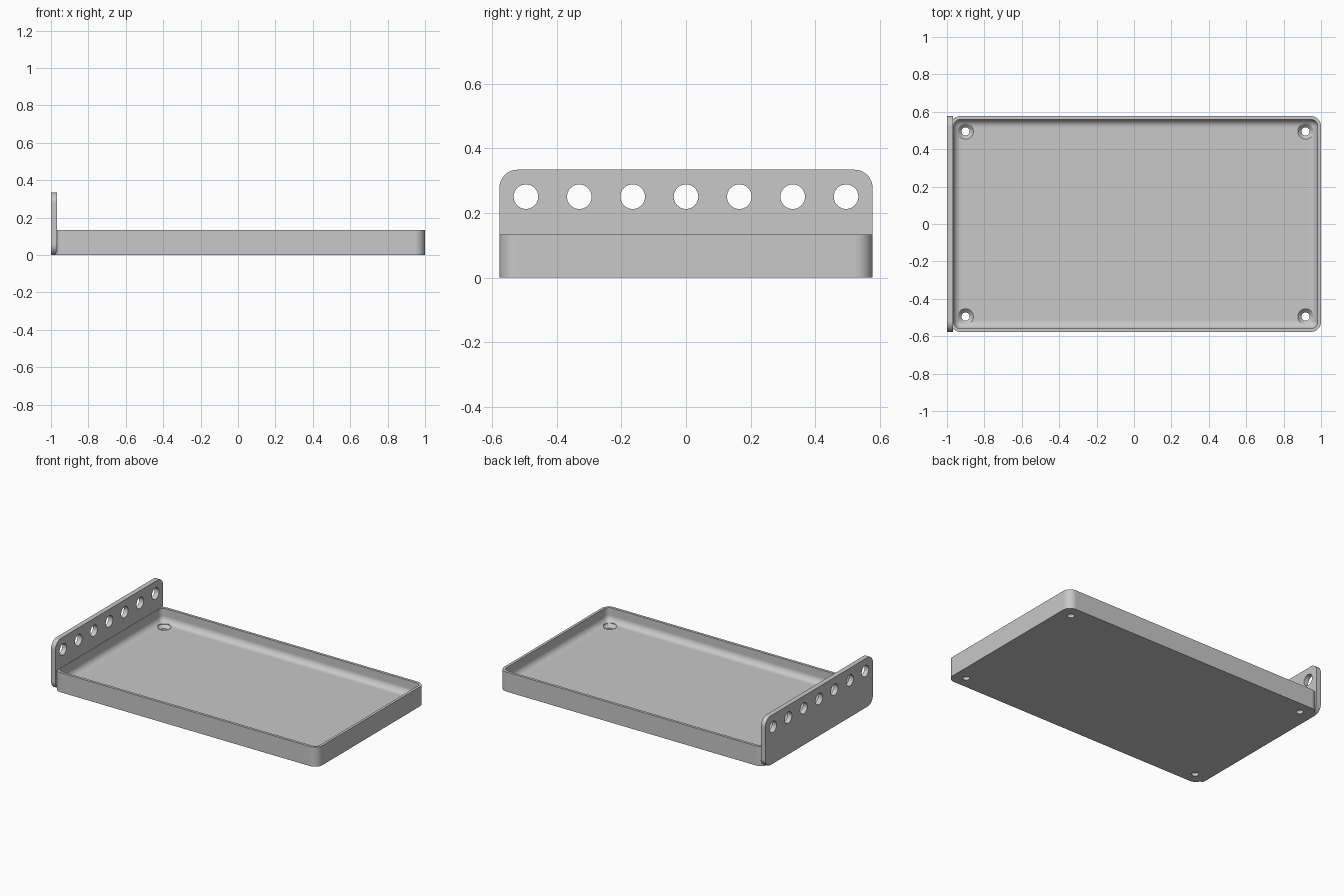
import bpy, bmesh
from math import sin, cos, pi, radians

default = bpy.data.objects.get("Cube")
if default:
    bpy.data.objects.remove(default, do_unlink=True)

grey = bpy.data.materials.new("plain grey")
grey.use_nodes = True
colour = (0.58, 0.58, 0.58, 1)
grey.diffuse_color = colour
grey.node_tree.nodes["Principled BSDF"].inputs["Base Color"].default_value = colour


def rounded_rect(half_a, half_b, radius, steps=10):
    """Outline of a rectangle with round corners, centred on the origin."""
    points = []
    for corner, (sa, sb) in enumerate([(1, 1), (-1, 1), (-1, -1), (1, -1)]):
        for i in range(steps + 1):
            t = (corner + i / steps) * pi / 2
            points.append((sa * (half_a - radius) + radius * cos(t),
                           sb * (half_b - radius) + radius * sin(t)))
    return points


def circle(a, b, radius, steps=40):
    return [(a + radius * cos(2 * pi * i / steps),
             b + radius * sin(2 * pi * i / steps)) for i in range(steps)]


def loft(name, rings):
    """Closed solid that joins a list of rings and caps both ends."""
    bm = bmesh.new()
    loops = [[bm.verts.new(p) for p in ring] for ring in rings]
    for low, high in zip(loops, loops[1:]):
        for i in range(len(low)):
            j = (i + 1) % len(low)
            bm.faces.new((low[i], low[j], high[j], high[i]))
    bm.faces.new(loops[0][::-1])
    bm.faces.new(loops[-1])
    bmesh.ops.recalc_face_normals(bm, faces=bm.faces)
    mesh = bpy.data.meshes.new(name)
    bm.to_mesh(mesh)
    bm.free()
    mesh.materials.append(grey)
    obj = bpy.data.objects.new(name, mesh)
    bpy.context.collection.objects.link(obj)
    return obj


def finish(obj, cutters):
    """Cut the holes, then shade smooth with sharp edges kept."""
    bpy.ops.object.select_all(action='DESELECT')
    bpy.context.view_layer.objects.active = obj
    obj.select_set(True)
    for cutter in cutters:
        cut = obj.modifiers.new("hole", 'BOOLEAN')
        cut.operation = 'DIFFERENCE'
        cut.solver = 'EXACT'
        cut.object = cutter
        bpy.ops.object.modifier_apply(modifier=cut.name)
        bpy.data.objects.remove(cutter, do_unlink=True)
    bpy.ops.object.shade_smooth_by_angle(angle=radians(30))
    normals = obj.modifiers.new("flat faces", 'WEIGHTED_NORMAL')
    normals.keep_sharp = True


# Tray: outer wall, rim, inner wall and a fillet down to the floor
left, right, half_y = -0.983, 1.0, 0.577
mid_x, half_x = (left + right) / 2, (right - left) / 2
height, wall, floor, fillet, corner = 0.133, 0.018, 0.04, 0.042, 0.055
profile = [(0, 0), (0, height), (wall, height)]
for i in range(9):
    t = i / 8 * pi / 2
    profile.append((wall + fillet * (1 - cos(t)), floor + fillet * (1 - sin(t))))
profile.append((wall + fillet + 0.005, floor))
tray = loft("tray", [
    [(mid_x + a, b, z) for a, b in
     rounded_rect(half_x - inset, half_y - inset, max(corner - inset, 0.004))]
    for inset, z in profile])

# Countersunk screw holes in the tray corners
sink = [(0.022, -0.05), (0.022, floor - 0.02), (0.042, floor), (0.042, 0.12)]
screw_cutters = [
    loft("screw_cutter", [[(a, b, z) for a, b in
                           circle(mid_x + sx * 0.909, sy * 0.495, r)]
                          for r, z in sink])
    for sx in (-1, 1) for sy in (-1, 1)]
finish(tray, screw_cutters)

# Upright end plate with a row of round holes
plate_half = 0.1667
plate = loft("end_plate", [
    [(x, a, plate_half + b) for a, b in rounded_rect(half_y, plate_half, 0.056)]
    for x in (-1.0, -0.967)])
row_cutters = [
    loft("row_cutter", [[(x, a, b) for a, b in circle(i * 0.165, 0.25, 0.038)]
                        for x in (-1.1, -0.9)])
    for i in range(-3, 4)]
finish(plate, row_cutters)
